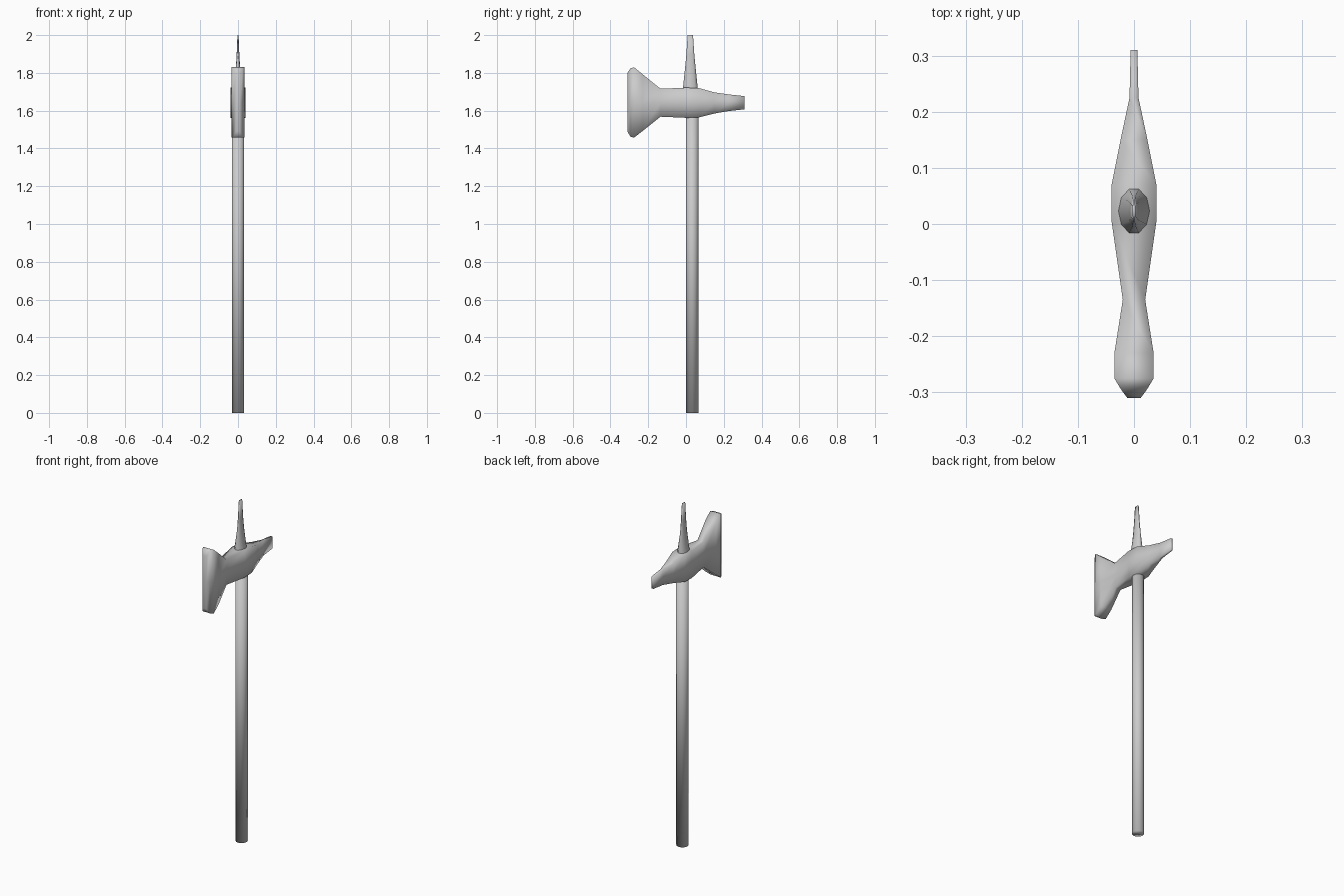
import bpy
import bmesh
import math

cube = bpy.data.objects.get("Cube")
if cube:
    bpy.data.objects.remove(cube)

grey = bpy.data.materials.new("plain_grey")
grey.use_nodes = True
grey.diffuse_color = (0.6, 0.6, 0.6, 1)
grey.node_tree.nodes["Principled BSDF"].inputs["Base Color"].default_value = (0.6, 0.6, 0.6, 1)


def loft(name, rings):
    """Skin a row of matching closed rings, cap both ends and shade smooth."""
    bm = bmesh.new()
    rows = [[bm.verts.new(p) for p in ring] for ring in rings]
    for a, b in zip(rows, rows[1:]):
        for i in range(len(a)):
            j = (i + 1) % len(a)
            bm.faces.new((a[i], a[j], b[j], b[i]))
    bm.faces.new(rows[0])
    bm.faces.new(rows[-1])
    bmesh.ops.recalc_face_normals(bm, faces=bm.faces)
    mesh = bpy.data.meshes.new(name)
    bm.to_mesh(mesh)
    bm.free()
    mesh.materials.append(grey)
    mesh.shade_smooth()
    obj = bpy.data.objects.new(name, mesh)
    bpy.context.collection.objects.link(obj)
    return obj


def oval(z, rx, ry, cy, sides):
    turn = 2 * math.pi / sides
    return [(rx * math.cos(i * turn), cy + ry * math.sin(i * turn), z) for i in range(sides)]


def slab(y, w, low, high):
    mid = (low + high) / 2
    return [(w, y, low), (w, y, mid), (w, y, high), (-w, y, high), (-w, y, mid), (-w, y, low)]


# Straight handle
loft("handle", [oval(z, 0.033, 0.033, 0.033, 12) for z in (0, 1.66)])

# Axe head: distance along y, half width, underside, top
head_stations = [
    (-0.31, 0.012, 1.49, 1.80),
    (-0.295, 0.023, 1.463, 1.823),
    (-0.275, 0.035, 1.457, 1.83),
    (-0.23, 0.035, 1.492, 1.793),
    (-0.135, 0.02, 1.568, 1.716),
    (0.005, 0.04, 1.562, 1.722),
    (0.07, 0.04, 1.565, 1.719),
    (0.15, 0.024, 1.585, 1.697),
    (0.225, 0.008, 1.598, 1.686),
    (0.31, 0.006, 1.607, 1.677),
]
loft("axe_head", [slab(*s) for s in head_stations])

# Top spike: height, half width, half depth
spike_stations = [(1.68, 0.03, 0.044), (1.72, 0.028, 0.041), (1.83, 0.011, 0.029),
                  (1.9, 0.007, 0.022), (2.0, 0.003, 0.015)]
loft("top_spike", [oval(z, rx, ry, 0.023, 10) for z, rx, ry in spike_stations])
